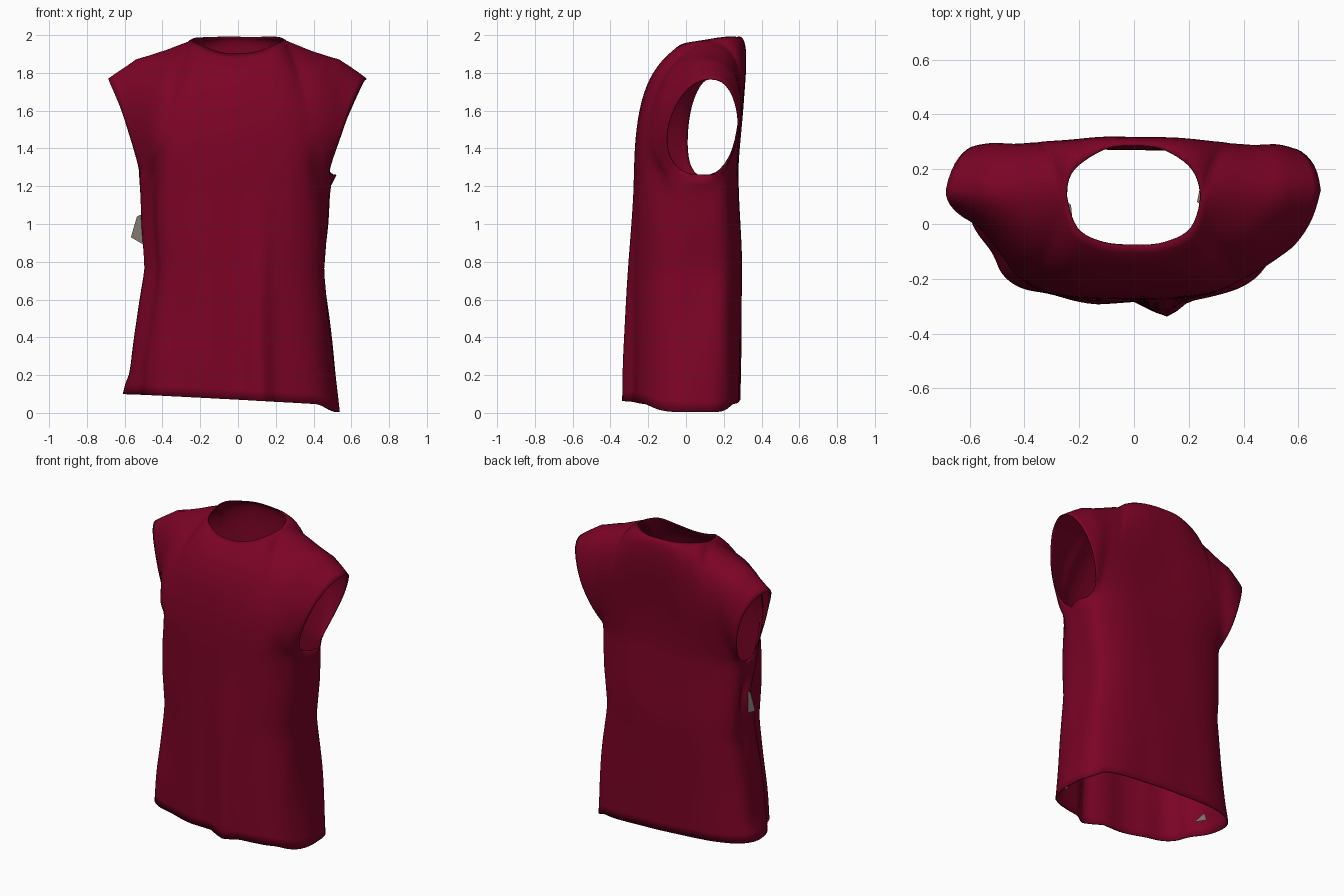
import bpy, bmesh, math
from mathutils import Vector, noise

if "Cube" in bpy.data.objects:
    bpy.data.objects.remove(bpy.data.objects["Cube"])

SUB, BODY_ROWS, YOKE_ROWS = 5, 22, 18
Z_ARM = 1.26                      # bottom of the armholes


def material(name, rgb):
    m = bpy.data.materials.new(name)
    m.diffuse_color = (*rgb, 1)
    m.use_nodes = True
    m.node_tree.nodes["Principled BSDF"].inputs["Base Color"].default_value = m.diffuse_color
    return m


def lookup(table, z):
    for (a, va), (b, vb) in zip(table, table[1:]):
        if z <= b:
            t = max(0, (z - a) / (b - a))
            return va + (vb - va) * t
    return table[-1][1]


def bump(v, centre, width):
    return math.exp(-((v - centre) / width) ** 2)


def smooth(a, b, v):
    t = min(1, max(0, (v - a) / (b - a)))
    return t * t * (3 - 2 * t)


WIDTH = [(0.05, .55), (.4, .512), (.75, .47), (1.0, .49), (Z_ARM, .5)]
FRONT = [(0.05, -.285), (Z_ARM, -.275)]
BACK = [(0.05, .287), (.5, .293), (.85, .297), (1.1, .284), (Z_ARM, .277)]

# Curve handles from armhole level to collar / shoulder ridge, centre to armhole
HANDLE_1 = {
    'front': [(0, -.27, 1.5), (.20, -.265, 1.5), (.31, -.255, 1.5), (.39, -.23, 1.48),
              (.44, -.21, 1.42), (.46, -.2, 1.32), (.45, -.21, 1.24)],
    'back': [(0, .275, 1.5), (.20, .275, 1.5), (.31, .275, 1.5), (.39, .275, 1.48),
             (.44, .275, 1.42), (.46, .29, 1.32), (.45, .32, 1.24)]}
HANDLE_2 = {
    'front': [(0, -.25, 1.78), (.17, -.24, 1.79), (.27, -.22, 1.8), (.34, -.2, 1.83),
              (.42, -.2, 1.84), (.53, -.16, 1.81), (.64, -.11, 1.77)],
    'back': [(0, .36, 1.97), (.17, .365, 1.97), (.27, .38, 1.97), (.34, .40, 1.95),
             (.45, .39, 1.91), (.55, .39, 1.85), (.64, .36, 1.78)]}
RIDGE = [(.245, .1, 1.97), (.38, .11, 1.92), (.54, .12, 1.872), (.685, .12, 1.768)]
TOP = {
    'front': [(0, -.08, 1.905), (.11, -.07, 1.915), (.21, -.015, 1.95)] + RIDGE,
    'back': [(0, .285, 1.99), (.11, .27, 1.99), (.215, .2, 1.985)] + RIDGE}


def spline(pts, u):
    p = [Vector(q) for q in pts]
    i = min(int(u), len(p) - 2)
    t = u - i
    b, c = p[i], p[i + 1]
    a = p[i - 1] if i else Vector((-c.x, c.y, c.z))
    d = p[i + 2] if i + 2 < len(p) else 2 * c - b
    return .5 * (2 * b + (c - a) * t + (2 * a - 5 * b + 4 * c - d) * t * t
                 + (3 * b - a - 3 * c + d) * t ** 3)


def top_edge(side, u):
    """Round neckline, then the shoulder ridge."""
    if u >= 3:
        i = min(int(u), 5) - 3
        return Vector(RIDGE[i]).lerp(Vector(RIDGE[i + 1]), u - 3 - i)
    other = 'back' if side == 'front' else 'front'
    return spline(TOP[side][:4] + [TOP[other][2]], u)


def ring(side, u, z):
    a = u / 6 * math.pi / 2
    depth = lookup(FRONT if side == 'front' else BACK, z)
    mid = .09
    return Vector((lookup(WIDTH, z) * math.sin(a) ** .667,
                   mid + (depth - mid) * max(0, math.cos(a)) ** .667, z))


def column(side, u, sx):
    body = [ring(side, u, .05 + (Z_ARM - .05) * j / BODY_ROWS) for j in range(BODY_ROWS)]
    s = ring(side, u, Z_ARM)
    p1, p2 = spline(HANDLE_1[side], u), spline(HANDLE_2[side], u)
    if sx < 0 and side == 'front':        # one armhole is folded further back
        k = smooth(3.5, 6, u)
        p1, p2 = p1 + Vector((.02, .17, 0)) * k, p2 + Vector((.05, .1, 0)) * k
    t_ = top_edge(side, u)
    for j in range(YOKE_ROWS + 1):
        t = j / YOKE_ROWS
        k = 1 - t
        body.append(s * k ** 3 + p1 * 3 * k * k * t + p2 * 3 * k * t * t + t_ * t ** 3)
    return [Vector((p.x * sx, p.y, p.z)) for p in body]


def drape(co):
    """Uneven hem, pleats and side folds."""
    x, y, z = co
    low = 1 - smooth(1.2, 1.65, z)
    hem = 1 - smooth(.05, .5, z)
    nx, ny, nz = x, y, z
    nx *= 1 + (.07 if x < 0 else -.02) * low
    nz += hem * (.02 - .055 * x - .035 * smooth(.42, .54, x))
    if y < .05:
        fade = 1 - smooth(.2, 1.4, z)
        ny -= .04 * fade * (bump(x, .09, .045) + bump(x, .14, .045)) / 1.1   # centre pleat
        ny -= .012 * fade * bump(x, -.12, .08)
        ny += .012 * fade * bump(x, -.3, .07)
        line = .36 + (1.35 - z) * .2                    # slanting folds under the arms
        span = smooth(.65, .9, z) * (1 - smooth(1.25, 1.45, z))
        ny += (.06 if x < 0 else .03) * span * bump(abs(x), line + .06, .04)
    if x < 0:                                           # deep fold on one side
        edge = smooth(.3, .45, -x)
        nx += .05 * bump(z, .98, .2) * bump(y, .1, .05) * edge
        nx += .04 * low * bump(y, -.11, .08) * edge
        nx -= .025 * (1 - smooth(.05, .2, z)) * bump(y, .09, .1) * edge
    else:                                               # stray point under the other arm
        nx += .03 * bump(z, 1.26, .04) * bump(y, .09, .06) * smooth(.4, .48, x)
    n = noise.noise_vector(Vector((x * 5, y * 5, z * 2.2)))
    amp = .007 + .007 * smooth(.4, .5, abs(x))
    nx += n.x * amp
    ny += n.y * amp
    nz += n.z * .008 * smooth(1.5, 1.9, z)
    nz += .008 * bump(x, .2, .12) * smooth(1.85, 1.97, z)
    return nx, ny, nz


maroon = material("maroon cloth", (.198, .001, .019))
grey = material("grey lining", (.21, .18, .15))

# Shirt: front and back panels, sharing side seams and shoulder ridge
bm = bmesh.new()
for side in ('front', 'back'):
    for sx in (1, -1):
        grid = [[bm.verts.new(p) for p in column(side, i / SUB, sx)]
                for i in range(6 * SUB + 1)]
        flip = (sx < 0) != (side == 'back')
        for a, b in zip(grid, grid[1:]):
            for j in range(len(a) - 1):
                q = [a[j], b[j], b[j + 1], a[j + 1]]
                bm.faces.new(q[::-1] if flip else q)
bmesh.ops.remove_doubles(bm, verts=bm.verts, dist=.0005)
for v in bm.verts:
    v.co = drape(v.co)
me = bpy.data.meshes.new("sleeveless_shirt")
bm.to_mesh(me)
bm.free()
me.materials.append(maroon)
shirt = bpy.data.objects.new("sleeveless_shirt", me)
bpy.context.collection.objects.link(shirt)
for p in me.polygons:
    p.use_smooth = True
cloth = shirt.modifiers.new("cloth thickness", 'SOLIDIFY')
cloth.thickness = .006
cloth.offset = -1


# Small slivers of lining showing at the side fold, inside the hem and the collar
def sliver(name, pts):
    m = bpy.data.meshes.new(name)
    m.from_pydata(pts, [], [tuple(range(len(pts)))])
    m.materials.append(grey)
    o = bpy.data.objects.new(name, m)
    bpy.context.collection.objects.link(o)


sliver("side_lining", [(-.50, .07, .89), (-.567, .09, .93), (-.535, .09, 1.04), (-.49, .08, 1.06)])
sliver("left_hem_lining", [(-.47, .0, .14), (-.50, .08, .13), (-.49, .07, .18)])
sliver("right_hem_lining", [(.41, -.12, .10), (.445, -.155, .09), (.43, -.14, .14)])
sliver("left_collar_lining", [(-.245, .01, 1.6), (-.225, .02, 1.6), (-.23, .07, 1.6), (-.245, .08, 1.6)])
sliver("right_collar_lining", [(.247, .07, 1.6), (.23, .08, 1.6), (.238, .12, 1.6), (.249, .12, 1.6)])
